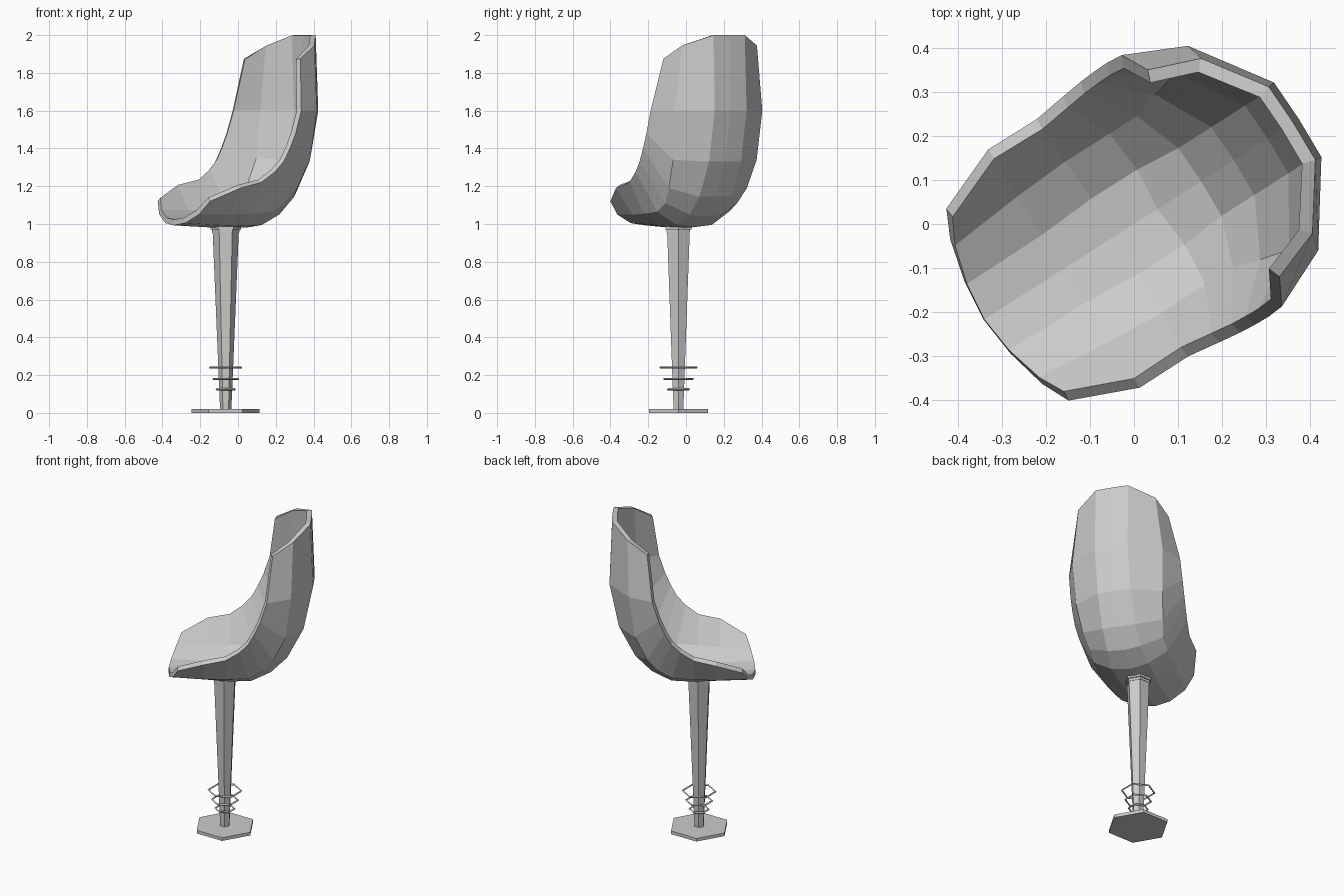
import bpy, bmesh, math
from mathutils import Matrix

if "Cube" in bpy.data.objects:
    bpy.data.objects.remove(bpy.data.objects["Cube"])

TURN = Matrix.Rotation(math.atan2(0.537, 0.843), 4, 'Z')   # seat faces diagonally
PX, PY = -0.065, -0.04                                      # pedestal axis


def finish(name, bm):
    bmesh.ops.recalc_face_normals(bm, faces=bm.faces)
    me = bpy.data.meshes.new(name)
    bm.to_mesh(me)
    bm.free()
    ob = bpy.data.objects.new(name, me)
    bpy.context.collection.objects.link(ob)
    return ob


# Seat shell: three lengthwise profiles (depth, half width, height), front lip to top of back
inner = [(-.394, .097, 1.005), (-.19, .10, .995), (-.05, .11, .99), (.08, .11, .995), (.195, .10, 1.05),
         (.29, .10, 1.145), (.385, .10, 1.33), (.44, .10, 1.6), (.425, .098, 2.0)]
outer = [(-.37, .195, 1.05), (-.19, .215, 1.05), (-.055, .225, 1.055), (.07, .225, 1.065), (.15, .225, 1.11),
         (.215, .245, 1.19), (.285, .262, 1.34), (.32, .275, 1.6), (.33, .235, 1.945)]
rim = [(-.34, .258, 1.12), (-.188, .32, 1.19), (-.058, .319, 1.22), (.02, .33, 1.275), (.072, .337, 1.33),
       (.11, .34, 1.40), (.145, .341, 1.48), (.182, .338, 1.6), (.214, .278, 1.875)]
centre = [(u - .01 if z < 1.003 or i == 0 else u + .003, 0, z - .012 if z < 1.1 else z)
          for i, (u, v, z) in enumerate(inner)]
flip = lambda col: [(u, -v, z) for u, v, z in col]
columns = [flip(rim), flip(outer), flip(inner), centre, inner, outer, rim]

bm = bmesh.new()
grid = [[bm.verts.new(p) for p in col] for col in columns]
for a, b in zip(grid, grid[1:]):
    for i in range(len(a) - 1):
        bm.faces.new((a[i], b[i], b[i + 1], a[i + 1]))
bm.transform(TURN)
seat = finish("seat_shell", bm)
# make the normals point up/inward so the wall grows towards the sitter
if sum(p.normal.z * p.area for p in seat.data.polygons) < 0:
    seat.data.flip_normals()
wall = seat.modifiers.new("wall", 'SOLIDIFY')
wall.thickness = 0.03
wall.offset = 1
wall.use_even_offset = True


# Six-sided pedestal parts
def hex_part(name, z0, z1, r0, r1):
    bm = bmesh.new()
    bmesh.ops.create_cone(bm, cap_ends=True, segments=6, radius1=r0, radius2=r1, depth=z1 - z0,
                          matrix=Matrix.Translation((PX, PY, (z0 + z1) / 2)) @ Matrix.Rotation(math.pi / 2, 4, 'Z'))
    return finish(name, bm)


hex_part("base_plate", 0, .02, .18, .18)
hex_part("pedestal_post", .02, .98, .03, .07)
hex_part("lower_collar", .955, .97, .072, .072)
hex_part("upper_collar", .97, .995, .08, .08)

# Thin hexagonal foot rings
for i, (z, r) in enumerate([(.125, .056), (.18, .076), (.24, .096)]):
    bpy.ops.mesh.primitive_torus_add(major_segments=6, minor_segments=4, major_radius=r, minor_radius=.006,
                                     location=(PX, PY, z), rotation=(0, 0, math.pi / 6))
    bpy.context.object.name = f"foot_ring_{i + 1}"
